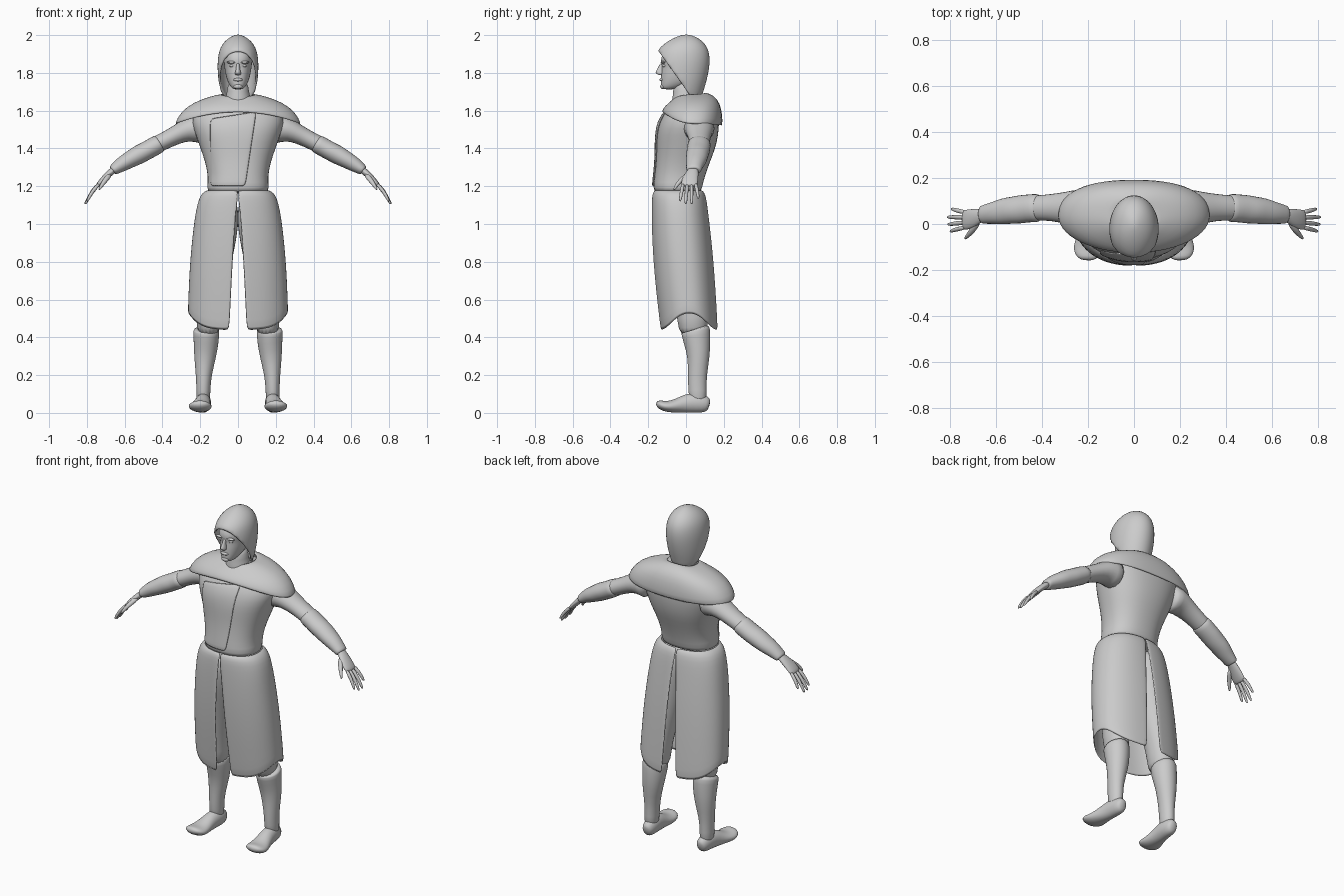
import bpy, bmesh, math
from mathutils import Vector


def spow(v, p):
    return math.copysign(abs(v) ** p, v)


def interp(table, z):
    """Linear lookup in rows (z, a, b, ...) with rising z."""
    for r0, r1 in zip(table, table[1:]):
        if z <= r1[0]:
            f = max(0, (z - r0[0]) / (r1[0] - r0[0]))
            return [a + (b - a) * f for a, b in zip(r0[1:], r1[1:])]
    return table[-1][1:]


def outline(a, rx, yf, yb, p=2.0):
    """Point on a superellipse; a = 0 is the front, pi the back."""
    cy, ry = (yf + yb) / 2, (yb - yf) / 2
    return rx * spow(math.sin(a), 2 / p), cy - ry * spow(math.cos(a), 2 / p)


def finish(name, bm, mirror=False, thick=0, sub=1):
    bmesh.ops.recalc_face_normals(bm, faces=bm.faces)
    me = bpy.data.meshes.new(name)
    bm.to_mesh(me)
    bm.free()
    me.shade_smooth()
    ob = bpy.data.objects.new(name, me)
    bpy.context.collection.objects.link(ob)
    if mirror:
        ob.modifiers.new("mirror", 'MIRROR').use_mirror_merge = False
    if thick:
        s = ob.modifiers.new("thickness", 'SOLIDIFY')
        s.thickness, s.offset = thick, -1
    if sub:
        m = ob.modifiers.new("smooth", 'SUBSURF')
        m.levels = m.render_levels = sub
    return ob


def skin(rings, closed=True, cap=True):
    bm = bmesh.new()
    vs = [[bm.verts.new(p) for p in r] for r in rings]
    n = len(rings[0])
    for r0, r1 in zip(vs, vs[1:]):
        for i in range(n if closed else n - 1):
            j = (i + 1) % n
            bm.faces.new((r0[i], r0[j], r1[j], r1[i]))
    if cap:
        bm.faces.new(vs[0])
        bm.faces.new(vs[-1])
    return bm


def stack(rows, n=24, cap=True, p=2.0):
    """Horizontal rings from rows (z, rx, y front, y back)."""
    return skin([[(*outline(2 * math.pi * i / n, rx, yf, yb, p), z) for i in range(n)]
                 for z, rx, yf, yb in rows], cap=cap)


def tube(name, rows, n=12, ref=(0, 1, 0), mirror=True):
    """Sweep along rows (x, y, z, radius toward ref, other radius)."""
    pts = [Vector(r[:3]) for r in rows]
    rings = []
    for i, r in enumerate(rows):
        t = (pts[min(i + 1, len(pts) - 1)] - pts[max(i - 1, 0)]).normalized()
        s = Vector(ref)
        s = (s - t * s.dot(t)).normalized()
        u = t.cross(s)
        rings.append([pts[i] + s * r[3] * math.cos(2 * math.pi * k / n)
                      + u * r[4] * math.sin(2 * math.pi * k / n) for k in range(n)])
    return finish(name, skin(rings), mirror)


def blob(name, loc, size, mirror=False):
    bm = bmesh.new()
    bmesh.ops.create_uvsphere(bm, u_segments=12, v_segments=8, radius=1)
    for v in bm.verts:
        v.co = Vector([c * s + l for c, s, l in zip(v.co, size, loc)])
    return finish(name, bm, mirror, sub=0)


# Torso
TORSO = [(1.16, .163, -.168, .08), (1.19, .165, -.175, .085), (1.25, .158, -.168, .1),
         (1.33, .175, -.16, .128), (1.40, .20, -.158, .157), (1.47, .225, -.158, .172),
         (1.54, .25, -.145, .178), (1.60, .235, -.11, .17), (1.65, .16, -.07, .14),
         (1.68, .08, -.04, .09)]
finish("torso", stack(TORSO, p=2.3))

# Overlapping chest flap following the torso front
flap = []
for k in range(9):
    f = k / 8
    row = []
    for i in range(9):
        g = i / 8
        x = -.15 + (.19 + .06 * f + .15 - .15) * g
        z = 1.20 + (.36 + .04 * g) * f
        rx, yf, yb = interp(TORSO, z)
        cy, ry = (yf + yb) / 2, (yb - yf) / 2
        y = cy - ry * (1 - abs(x / rx) ** 2.3) ** (1 / 2.3) - .008
        row.append((x, y, z))
    flap.append(row)
finish("chest_flap", skin(flap, False, False), thick=.008)

# Shoulder cape: rx, y front, y back, z front, z side, z back
CAPE = [(.085, -.055, .10, 1.675, 1.69, 1.70), (.15, -.075, .15, 1.655, 1.675, 1.68),
        (.235, -.10, .18, 1.635, 1.645, 1.64), (.305, -.12, .193, 1.615, 1.595, 1.58),
        (.338, -.13, .195, 1.595, 1.53, 1.52)]
rings = []
for rx, yf, yb, zf, zs, zb in CAPE:
    ring = []
    for i in range(28):
        a = 2 * math.pi * i / 28
        c = math.cos(a)
        x, y = outline(a, rx, yf, yb, 2.0 if c > 0 else 2.4)
        ring.append((x, y, zs + ((zf if c > 0 else zb) - zs) * c * c))
    rings.append(ring)
finish("shoulder_cape", skin(rings, cap=False), thick=.012)

# Skirt: one panel per side, slit at front and back
SKIRT = [(.44, .267, -.135, .17), (.7, .258, -.165, .155), (.9, .243, -.18, .138),
         (1.05, .225, -.183, .12), (1.13, .208, -.182, .11), (1.165, .188, -.178, .1),
         (1.18, .163, -.165, .085)]
rings = []
for zt in (1.18, 1.165, 1.13, 1.05, .95, .85, .75, .65, .55, .44):
    ring = []
    for i in range(17):
        a = math.pi * i / 16
        drop = (1.18 - zt) / .74
        z = 1.18 - drop * (.745 - .09 * math.sin(a) ** 4)
        rx, yf, yb = interp(SKIRT, zt)
        x, y = outline(a, rx, yf, yb, 2.3)
        ring.append((max(x, .046 * max(0, (1.13 - z) / .69) ** .7), y, z))
    rings.append(ring)
finish("skirt_panel", skin(rings, False, False), True, thick=.008)

# Legs, boots and feet
tube("thigh", [(.155, .04, .40, .075, .06), (.158, .037, .50, .085, .066), (.15, .02, .62, .085, .075),
               (.13, .0, .8, .10, .098), (.112, -.02, .94, .12, .108), (.09, -.03, 1.05, .125, .1),
               (.08, -.04, 1.15, .11, .075)], 16)
tube("boot_shaft", [(.185, .065, .04, .045, .038), (.183, .06, .12, .05, .037), (.182, .06, .2, .05, .042),
                    (.174, .068, .3, .06, .06), (.168, .058, .38, .073, .068),
                    (.168, .05, .44, .08, .071), (.168, .048, .445, .075, .064)], 16)
tube("foot", [(.18, .125, .04, .02, .025), (.18, .11, .045, .035, .045), (.182, .06, .055, .043, .055),
              (.188, 0, .05, .043, .052), (.194, -.05, .037, .053, .037), (.2, -.1, .032, .066, .03),
              (.204, -.135, .042, .058, .026), (.206, -.157, .056, .03, .012)], 14, (1, 0, 0))

# Arms
tube("upper_arm", [(.17, .07, 1.50, .09, .09), (.24, .07, 1.51, .085, .075), (.30, .07, 1.485, .072, .055),
                   (.36, .072, 1.455, .06, .048), (.42, .07, 1.425, .057, .047), (.47, .068, 1.40, .053, .045)])
tube("forearm_sleeve", [(.41, .07, 1.43, .05, .04), (.413, .07, 1.428, .066, .052), (.46, .068, 1.402, .062, .052),
                        (.49, .064, 1.385, .065, .051), (.53, .06, 1.365, .06, .053), (.57, .055, 1.342, .06, .046),
                        (.61, .048, 1.32, .05, .043), (.65, .042, 1.293, .043, .032),
                        (.663, .04, 1.284, .041, .028), (.665, .04, 1.282, .03, .02)])
# Hands
tube("palm", [(.64, .04, 1.30, .027, .02), (.67, .037, 1.278, .03, .018), (.70, .025, 1.25, .043, .018),
              (.735, .017, 1.213, .046, .014), (.745, .017, 1.20, .042, .01)])
for i, (ky, tx, ty, tz) in enumerate([(.05, .795, .066, 1.135), (.029, .812, .03, 1.105),
                                      (.007, .810, -.002, 1.105), (-.014, .80, -.032, 1.12)]):
    a, b = Vector((.73, ky, 1.217)), Vector((tx, ty, tz))
    m = a.lerp(b, .5) + Vector((.006, 0, .006))
    tube("finger_%d" % (i + 1), [(*a, .011, .011), (*m, .0105, .0105), (*a.lerp(b, .9), .0085, .0085),
                                 (*b, .004, .004)], 8)
tube("thumb", [(.675, .015, 1.265, .016, .015), (.70, -.025, 1.235, .015, .013),
               (.722, -.05, 1.205, .011, .011), (.737, -.066, 1.178, .005, .005)], 8, (1, 0, 0))

# Head and neck
finish("head", stack([(1.712, .022, -.122, -.06), (1.722, .036, -.132, -.03), (1.745, .052, -.134, .03),
                      (1.775, .063, -.133, .06), (1.81, .07, -.132, .08), (1.835, .073, -.127, .085),
                      (1.86, .076, -.137, .085), (1.90, .077, -.128, .08), (1.94, .06, -.09, .06),
                      (1.965, .03, -.04, .03)], 20, p=2.2))
finish("neck", stack([(1.62, .085, -.08, .09), (1.66, .07, -.075, .07), (1.70, .058, -.068, .06),
                      (1.76, .055, -.07, .06)], 16))
finish("nose", stack([(1.787, .01, -.14, -.12), (1.793, .018, -.156, -.11), (1.803, .016, -.167, -.11),
                      (1.825, .010, -.149, -.11), (1.855, .009, -.138, -.11)], 10), sub=1)
blob("lips", (0, -.128, 1.764), (.025, .012, .009))
blob("chin", (0, -.122, 1.728), (.024, .015, .014))
blob("brow", (.034, -.122, 1.856), (.027, .012, .007), True)
blob("eye", (.031, -.114, 1.838), (.014, .01, .008), True)

# Hood: egg-shaped shell cut away along a slanted plane at the face
bm = stack([(1.665, .08, -.10, .082), (1.70, .093, -.13, .092), (1.74, .102, -.15, .105),
            (1.78, .107, -.16, .115), (1.82, .109, -.165, .123), (1.86, .109, -.165, .127),
            (1.90, .104, -.158, .125), (1.935, .094, -.14, .114), (1.97, .07, -.095, .088),
            (1.992, .038, -.05, .05), (2.003, .01, -.012, .015)], 24)
bottom = [f for f in bm.faces if len(f.verts) > 4 and f.calc_center_median().z < 1.7]
bmesh.ops.delete(bm, geom=bottom, context='FACES_ONLY')
bmesh.ops.bisect_plane(bm, geom=bm.verts[:] + bm.edges[:] + bm.faces[:], dist=.0005,
                       plane_co=(0, -.148, 1.912), plane_no=(0, -.23, -.168), clear_outer=True)
finish("hood", bm, thick=.014)
